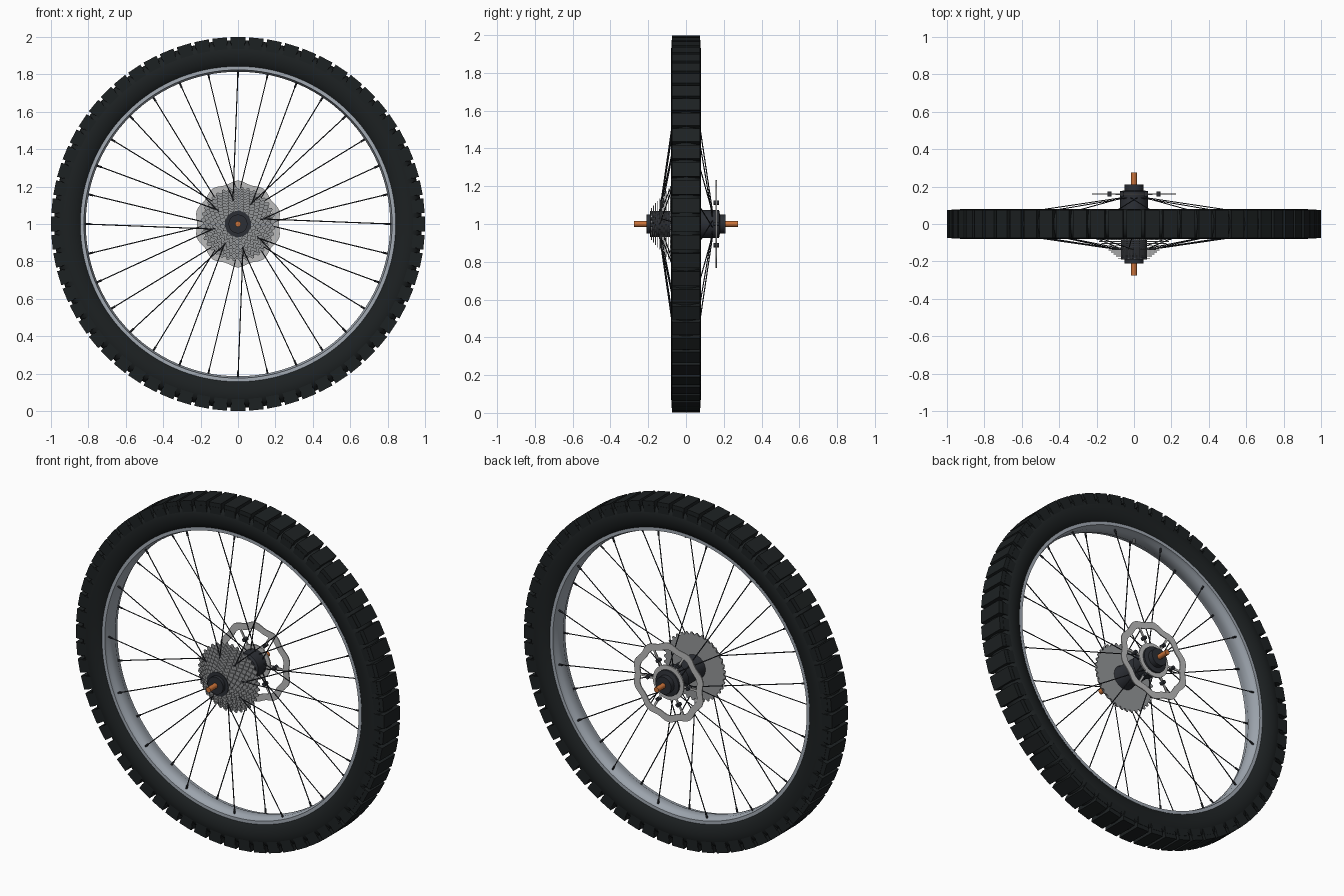
import bpy, bmesh
from math import sin, cos, pi, radians
from mathutils import Vector, Matrix

if "Cube" in bpy.data.objects:
    bpy.data.objects.remove(bpy.data.objects["Cube"])

C = Vector((0, 0, 1))  # wheel centre, axle along y


def material(name, rgb):
    m = bpy.data.materials.new(name)
    m.diffuse_color = (*rgb, 1)
    m.use_nodes = True
    m.node_tree.nodes["Principled BSDF"].inputs["Base Color"].default_value = m.diffuse_color
    return m


RUBBER = material("rubber", (0.012, 0.015, 0.016))
BLACK = material("black_metal", (0.025, 0.028, 0.035))
ORANGE = material("orange_metal", (0.6, 0.17, 0.04))
ALLOY = material("alloy", (0.36, 0.4, 0.45))
STEEL = material("steel", (0.3, 0.31, 0.32))
ROTOR = material("rotor_steel", (0.5, 0.5, 0.5))


def finish(name, bm, mat, smooth=True):
    bmesh.ops.recalc_face_normals(bm, faces=bm.faces)
    me = bpy.data.meshes.new(name)
    bm.to_mesh(me)
    bm.free()
    ob = bpy.data.objects.new(name, me)
    bpy.context.collection.objects.link(ob)
    me.materials.append(mat)
    if smooth:
        bpy.ops.object.select_all(action='DESELECT')
        ob.select_set(True)
        bpy.context.view_layer.objects.active = ob
        bpy.ops.object.shade_smooth_by_angle(angle=radians(35))
    return ob


def polar(a, r, y):
    return C + Vector((r * sin(a), y, r * cos(a)))


def sweep(bm, section, n):
    """Closed section(angle) -> [(r, y)...] swept round the axle."""
    rings = [[bm.verts.new(polar(2 * pi * i / n, r, y)) for r, y in section(i)] for i in range(n)]
    k = len(rings[0])
    for i in range(n):
        a, b = rings[i], rings[(i + 1) % n]
        for j in range(k):
            bm.faces.new((a[j], a[(j + 1) % k], b[(j + 1) % k], b[j]))


def lathe(name, profile, mat, n=96):
    bm = bmesh.new()
    sweep(bm, lambda i: profile, n)
    return finish(name, bm, mat)


def plate(bm, outer, inner, n, y, t):
    """Flat ring with varying outer and inner radius."""
    sweep(bm, lambda i: [(inner(i), y - t / 2), (outer(i), y - t / 2),
                         (outer(i), y + t / 2), (inner(i), y + t / 2)], n)


def rod(bm, p, q, r, seg=6):
    d = q - p
    m = Matrix.Translation((p + q) / 2) @ d.to_track_quat('Z', 'Y').to_matrix().to_4x4()
    bmesh.ops.create_cone(bm, cap_ends=True, segments=seg, radius1=r, radius2=r,
                          depth=d.length, matrix=m)


def box(bm, a, r, y, size):
    m = Matrix.Translation(polar(a, r, y)) @ Matrix.Rotation(a, 4, 'Y') @ Matrix.Diagonal((*size, 1))
    bmesh.ops.create_cube(bm, size=1, matrix=m)


# tyre carcass
half = [(0.833, 0.048), (0.845, 0.06), (0.87, 0.073), (0.9, 0.08), (0.93, 0.079),
        (0.955, 0.07), (0.972, 0.05), (0.981, 0.025)]
lathe("tyre", half + [(0.983, 0)] + [(r, -y) for r, y in reversed(half)], RUBBER, 120)

# tread blocks, with shoulder lugs
bm = bmesh.new()
N = 64
for i in range(N):
    a = 2 * pi * i / N
    box(bm, a, 0.982, 0, (0.078, 0.15, 0.034))
    for s in (-1, 1):
        box(bm, a, 0.955, s * 0.071, (0.07, 0.012, 0.04))
finish("tread_blocks", bm, RUBBER, False)

# rim
lathe("rim", [(0.845, 0.058), (0.824, 0.058), (0.822, 0.04), (0.814, 0.026), (0.814, -0.026),
              (0.822, -0.04), (0.824, -0.058), (0.845, -0.058)], ALLOY, 120)

# spokes and nipples
bm, bn = bmesh.new(), bmesh.new()
for i in range(32):
    side = 1 if i % 2 else -1
    a = 2 * pi * i / 32
    lace = radians(25) * (1 if (i // 2) % 2 else -1)
    p, q = polar(a + lace, 0.07, side * 0.14), polar(a, 0.82, side * 0.03)
    rod(bm, p, q, 0.003)
    rod(bn, q.lerp(p, 0.04), q, 0.0055)
finish("spokes", bm, BLACK)
finish("spoke_nipples", bn, BLACK)

# valve
bm = bmesh.new()
rod(bm, polar(0.0, 0.79, 0), polar(0.0, 0.82, 0), 0.007, 10)
finish("valve", bm, STEEL)

# hub body, end caps and axle
lathe("hub", [(0.01, -0.21), (0.05, -0.21), (0.05, -0.19), (0.07, -0.19), (0.07, -0.08),
              (0.065, -0.07), (0.065, 0.07), (0.075, 0.08), (0.075, 0.175),
              (0.05, 0.18), (0.05, 0.21), (0.01, 0.21)], BLACK, 40)
bm = bmesh.new()
rod(bm, C + Vector((0, -0.275, 0)), C + Vector((0, 0.275, 0)), 0.015, 20)
finish("axle", bm, ORANGE)

# cassette sprockets
bm = bmesh.new()
COGS = 10
for k in range(COGS):
    f = k / (COGS - 1)
    r, y = 0.2 - 0.115 * f, -0.083 - 0.1 * f
    teeth = round(36 - 22 * f)
    wave = (-0.013, -0.013, 0, 0)
    plate(bm, lambda i: r + wave[i % 4], lambda i: 0.06, teeth * 4, y, 0.005)
finish("cassette", bm, STEEL, False)

# brake rotor: wavy ring, carrier, arms and bolts
bm = bmesh.new()
plate(bm, lambda i: 0.225 + 0.007 * cos(2 * pi * i / 12),
      lambda i: 0.186 + 0.005 * cos(2 * pi * i / 12), 120, 0.16, 0.006)
plate(bm, lambda i: 0.1, lambda i: 0.07, 60, 0.16, 0.008)
for k in range(6):
    box(bm, pi / 6 + k * pi / 3, 0.145, 0.16, (0.012, 0.006, 0.1))
finish("brake_rotor", bm, ROTOR)
bm = bmesh.new()
for k in range(6):
    a = pi / 6 + k * pi / 3
    rod(bm, polar(a, 0.13, 0.146), polar(a, 0.13, 0.174), 0.011, 12)
finish("rotor_bolts", bm, BLACK)
